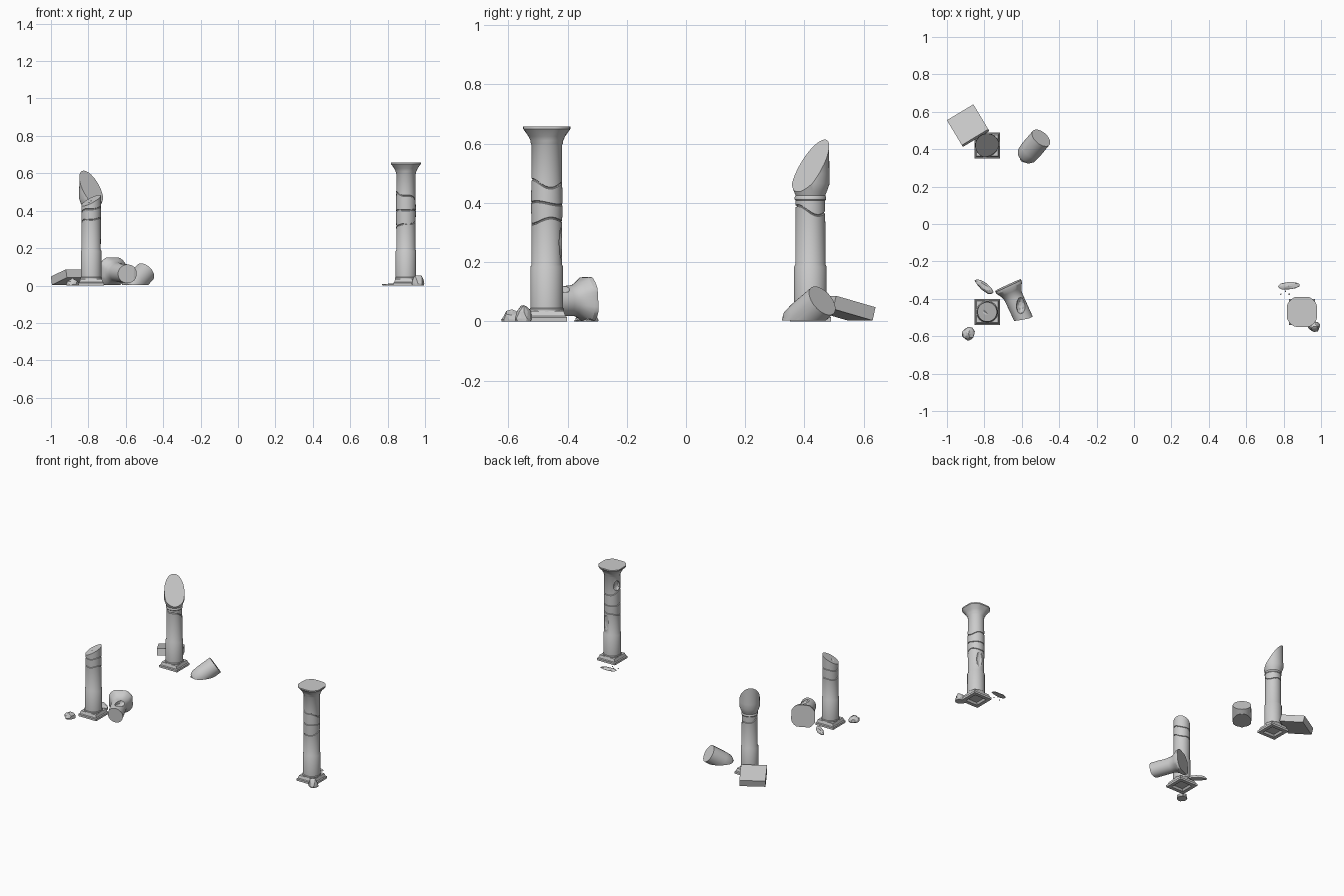
import bpy, bmesh, math, random
from mathutils import Vector, Matrix

random.seed(4)
old = bpy.data.objects.get("Cube")
if old:
    bpy.data.objects.remove(old, do_unlink=True)

stone = bpy.data.materials.new("weathered_grey_stone")
stone.use_nodes = True
GREY = (0.6, 0.6, 0.6, 1)
stone.diffuse_color = GREY
stone.node_tree.nodes["Principled BSDF"].inputs["Base Color"].default_value = GREY


def finish(bm, name, loc=(0, 0, 0), smooth=True):
    """Turn a bmesh into a stone object."""
    bmesh.ops.recalc_face_normals(bm, faces=bm.faces)
    me = bpy.data.meshes.new(name)
    bm.to_mesh(me)
    bm.free()
    me.materials.append(stone)
    ob = bpy.data.objects.new(name, me)
    ob.location = loc
    bpy.context.collection.objects.link(ob)
    if smooth:
        me.shade_smooth()
        me.set_sharp_from_angle(angle=math.radians(32))
    return ob


def lathe(rings, seg=40, turn=0.0):
    """Stack rings of (radius, z, wave height, wave phase, squareness)."""
    bm = bmesh.new()
    loops = []
    for ring in rings:
        r, z, wave, phase, square = (tuple(ring) + (0, 0, 0))[:5]
        loop = []
        for i in range(seg):
            a = math.tau * i / seg + turn
            c, s = math.cos(a), math.sin(a)
            rr = r * (1 + square * (min(1 / max(abs(c), abs(s)), 1.1) - 1))
            dz = wave * (math.sin(a + phase) + 0.35 * math.sin(3 * a + phase))
            loop.append(bm.verts.new((rr * c, rr * s, z + dz)))
        loops.append(loop)
    for low, high in zip(loops, loops[1:]):
        for i in range(seg):
            j = (i + 1) % seg
            bm.faces.new((low[i], low[j], high[j], high[i]))
    bm.faces.new(loops[0][::-1])
    bm.faces.new(loops[-1])
    return bm


def slice_off(bm, point, normal):
    """Break off everything on the normal side of a plane and cap it."""
    geom = bm.verts[:] + bm.edges[:] + bm.faces[:]
    cut = bmesh.ops.bisect_plane(bm, geom=geom, plane_co=point,
                                 plane_no=Vector(normal).normalized(), clear_outer=True)
    edges = [e for e in cut["geom_cut"] if isinstance(e, bmesh.types.BMEdge)]
    bmesh.ops.contextual_create(bm, geom=edges)


def crack(r, z, wave, phase):
    """A shallow groove that winds around a shaft."""
    return [(r, z, wave, phase), (r - .004, z + .002, wave, phase),
            (r - .004, z + .005, wave, phase), (r, z + .007, wave, phase)]


def chip(ob, centre, size):
    """Knock a rounded chip out of an object."""
    bm = bmesh.new()
    bmesh.ops.create_icosphere(bm, subdivisions=2, radius=1)
    for v in bm.verts:
        v.co = Vector(v.co[i] * size[i] * random.uniform(.9, 1.1) for i in range(3))
    cutter = finish(bm, "chip_cutter", centre, smooth=False)
    cutter.hide_render = True
    mod = ob.modifiers.new("chip", 'BOOLEAN')
    mod.operation = 'DIFFERENCE'
    mod.solver = 'EXACT'
    mod.object = cutter
    bpy.context.view_layer.objects.active = ob
    bpy.ops.object.modifier_apply(modifier=mod.name)
    bpy.data.objects.remove(cutter, do_unlink=True)


def plinth(name, x, y):
    """Stepped square foot with a hollow underside."""
    steps = [(.036, .012), (.045, 0), (.069, 0), (.069, .014), (.063, .018), (.057, .036)]
    bm = lathe([(half * math.sqrt(2), z) for half, z in steps], 4, math.pi / 4)
    finish(bm, name, (x, y, 0), smooth=False)


def rock(name, loc, size, turn=0.0):
    """Angular lump of rubble resting on the ground."""
    bm = bmesh.new()
    bmesh.ops.create_icosphere(bm, subdivisions=2, radius=1)
    for v in bm.verts:
        v.co *= random.uniform(.85, 1.1)
        v.co = Vector(v.co[i] * size[i] for i in range(3))
    slice_off(bm, (0, 0, -.2 * size[2]), (0, 0, -1))
    bmesh.ops.rotate(bm, verts=bm.verts, matrix=Matrix.Rotation(turn, 3, 'Z'))
    low = min(v.co.z for v in bm.verts)
    finish(bm, name, (loc[0], loc[1], -low), smooth=False)


LEFT, RIGHT, FRONT, BACK = -.785, .898, -.47, .42
FOOT = [(.058, .034), (.058, .042), (.055, .046), (.055, .185), (.051, .192)]

for label, x, y in (("whole", RIGHT, FRONT), ("short", LEFT, FRONT), ("slanted", LEFT, BACK)):
    plinth(label + "_column_plinth", x, y)

# Whole column with its flared capital
bm = lathe(FOOT + crack(.052, .33, .012, 1.0) + crack(.053, .395, .006, 3.0)
           + crack(.052, .47, .018, 4.2)
           + [(.051, .595), (.054, .6), (.055, .61, 0, 0, .3), (.062, .625, 0, 0, .6),
              (.076, .645, 0, 0, 1), (.08, .65, 0, 0, 1), (.08, .658, 0, 0, 1)])
whole = finish(bm, "whole_column_shaft", (RIGHT, FRONT, 0))
chip(whole, (RIGHT - .05, FRONT + .02, .53), (.018, .03, .035))
chip(whole, (RIGHT + .02, FRONT + .058, .27), (.03, .018, .07))

# Short column with a slanted break
bm = lathe(FOOT + crack(.052, .34, .015, 2.6) + crack(.052, .4, .012, 2.2) + [(.052, .6)])
slice_off(bm, (0, 0, .455), (-.5, -.3, 1))
short = finish(bm, "short_column_shaft", (LEFT, FRONT, 0))
chip(short, (LEFT - .03, FRONT - .01, .465), (.035, .035, .025))

# Tall column with a swollen top, cut off steeply
bm = lathe(FOOT + crack(.05, .375, .018, 3.6)
           + [(.05, .408), (.053, .412), (.053, .42), (.05, .425), (.056, .44),
              (.065, .465), (.064, .5), (.062, .75)])
slice_off(bm, (0, 0, .52), (.95, -1.15, 1))
finish(bm, "slanted_column_shaft", (LEFT, BACK, 0))


def aim(bm, direction, loc):
    """Point the local z axis along a direction and move into place."""
    rot = Vector(direction).to_track_quat('Z', 'Y').to_matrix().to_4x4()
    bm.transform(Matrix.Translation(loc) @ rot)


# Drum half sunk in the ground
bm = lathe([(.036, -.24), (.036, -.165), (.045, -.16), (.056, -.14), (.059, -.1), (.058, 0)])
aim(bm, (.53, .63, .55), (-.497, .46, .07))
slice_off(bm, (0, 0, .004), (0, 0, -1))
finish(bm, "sunken_drum")

# Fallen capital lying on its side
bm = lathe([(.05, 0), (.051, .13), (.053, .15), (.062, .17, 0, 0, .5),
            (.075, .192, 0, 0, 1), (.076, .206, 0, 0, 1)])
slice_off(bm, (0, 0, .008), (.25, 0, -1))
aim(bm, (-.41, .89, .06), (-.587, -.515, .062))
slice_off(bm, (0, 0, .002), (0, 0, -1))
capital = finish(bm, "fallen_capital")
chip(capital, (-.605, -.435, .115), (.025, .045, .03))

# Tilted slab leaning on the plinth
bm = bmesh.new()
bmesh.ops.create_cube(bm, size=1)
bmesh.ops.scale(bm, verts=bm.verts, vec=(.165, .16, .046))
bm.transform(Matrix.Translation((-.887, .526, .045)) @ Matrix.Rotation(math.radians(31), 4, 'Z')
             @ Matrix.Rotation(math.radians(-14), 4, 'X'))
finish(bm, "leaning_slab", smooth=False)

# Rubble
rock("rubble_near_short_column", (-.885, -.587), (.033, .037, .032))
rock("rubble_near_whole_column", (.962, -.547), (.034, .03, .05))
rock("flake_near_short_column", (-.8, -.335), (.06, .022, .02), math.radians(-38))
rock("flake_near_whole_column", (.825, -.332), (.06, .02, .009), math.radians(5))
for i, (x, y) in enumerate(((.785, -.375), (.83, -.375), (.81, -.36))):
    rock("crumb_%d" % i, (x, y), (.004, .004, .004))
